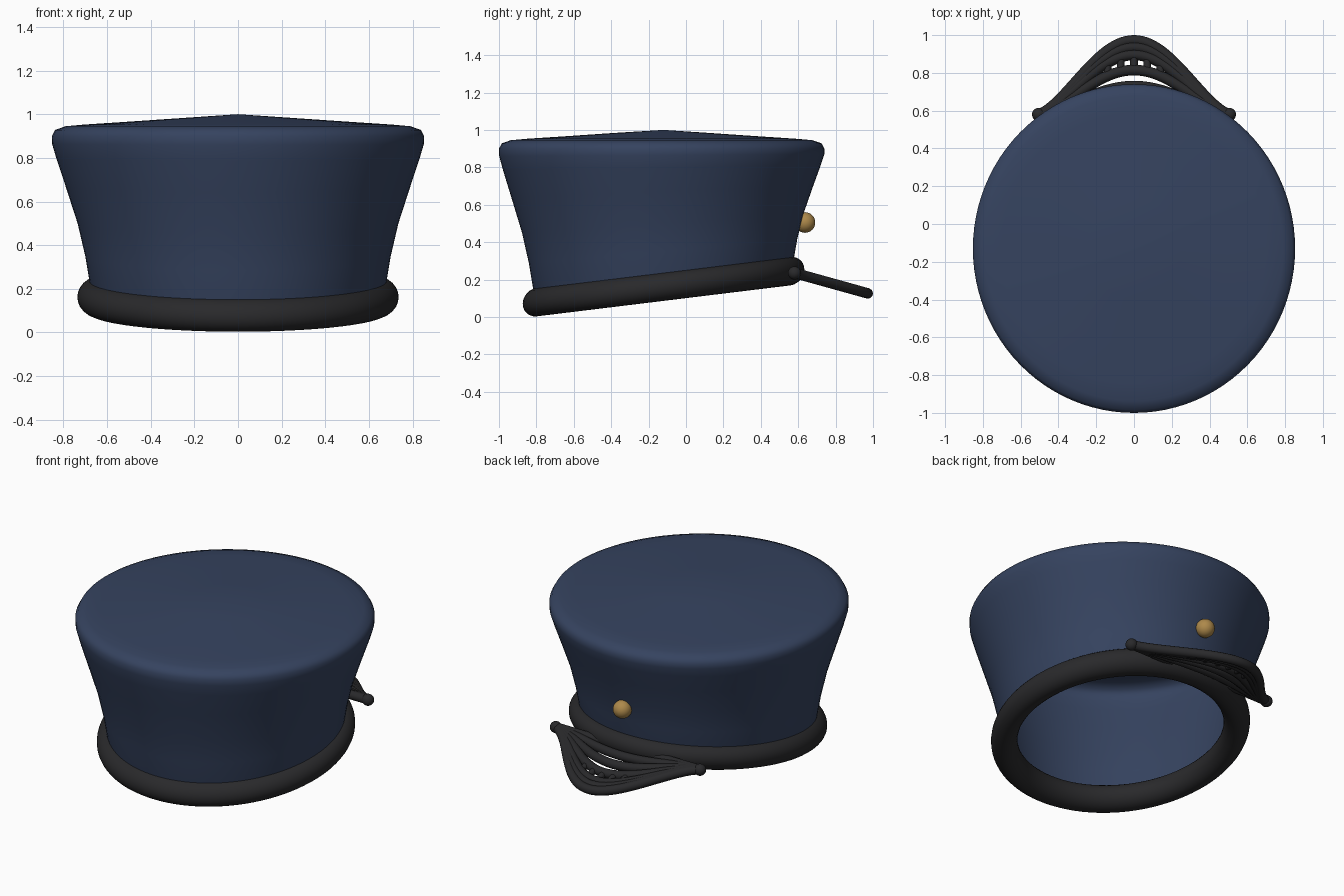
import bpy, bmesh, math

if "Cube" in bpy.data.objects:
    bpy.data.objects.remove(bpy.data.objects["Cube"])

CY = -0.13                     # centre of the cap in y
SLOPE = 0.122                  # rise of the head band towards the visor
BASE_Z = 0.162                 # mean height of the band


def material(name, rgb):
    m = bpy.data.materials.new(name)
    m.diffuse_color = (*rgb, 1)
    m.use_nodes = True
    m.node_tree.nodes["Principled BSDF"].inputs["Base Color"].default_value = m.diffuse_color
    return m


blue = material("navy_cloth", (0.036, 0.056, 0.115))
black = material("black_trim", (0.022, 0.022, 0.024))
gold = material("brass", (0.42, 0.25, 0.07))


def finish(name, bm, mat):
    bmesh.ops.recalc_face_normals(bm, faces=bm.faces)
    me = bpy.data.meshes.new(name)
    bm.to_mesh(me)
    bm.free()
    me.materials.append(mat)
    for p in me.polygons:
        p.use_smooth = True
    ob = bpy.data.objects.new(name, me)
    bpy.context.collection.objects.link(ob)
    return ob


def bridge(bm, a, b):
    n = len(a)
    for i in range(n):
        bm.faces.new((a[i], a[(i + 1) % n], b[(i + 1) % n], b[i]))


# Flared crown: open at the bottom, tilted lower rim, shallow cone on top
profile = [(0.66, 0.162), (0.68, 0.23), (0.70, 0.35), (0.735, 0.50), (0.79, 0.67),
           (0.833, 0.80), (0.852, 0.865), (0.853, 0.90), (0.838, 0.928),
           (0.79, 0.945), (0.70, 0.953), (0.50, 0.966), (0.25, 0.983)]
N = 96
bm = bmesh.new()
rings = []
for r, z in profile:
    tilt = max(0, 1 - (z - BASE_Z) / 0.74)
    ring = []
    for i in range(N):
        a = math.tau * i / N
        dy = (r + 0.017) * math.sin(a)
        ring.append(bm.verts.new((r * math.cos(a), CY + 0.01 * tilt + dy,
                                  z + SLOPE * dy * tilt)))
    rings.append(ring)
for a, b in zip(rings, rings[1:]):
    bridge(bm, a, b)
tip = bm.verts.new((0, CY + 0.01, 1.0))
for i in range(N):
    bm.faces.new((rings[-1][i], rings[-1][(i + 1) % N], tip))
finish("crown", bm, blue)

# Padded head band: tilted elliptical ring
bm = bmesh.new()
rings = []
for i in range(N):
    a = math.tau * i / N
    ring = []
    for j in range(24):
        b = math.tau * j / 24
        c = 0.076 * math.cos(b)
        dy = (0.677 + c) * math.sin(a)
        ring.append(bm.verts.new(((0.66 + c) * math.cos(a), -0.12 + dy,
                                  BASE_Z + SLOPE * dy + 0.076 * math.sin(b))))
    rings.append(ring)
for i in range(N):
    bridge(bm, rings[i], rings[(i + 1) % N])
finish("head_band", bm, black)


# Visor: nested cords sharing their ends, tied by short ribs
def visor_point(x, y):
    return (x, y, 0.235 - 0.278 * (y - 0.58))


def bell(x):
    return max(0, math.cos(math.pi * x / 1.02)) ** 1.5


def cord_y(x, peak):
    return 0.58 + (peak - 0.58) * bell(x)


def cords(name, paths, radius):
    cu = bpy.data.curves.new(name, 'CURVE')
    cu.dimensions = '3D'
    cu.bevel_depth = radius
    cu.bevel_resolution = 3
    cu.use_fill_caps = True
    for path in paths:
        sp = cu.splines.new('POLY')
        sp.points.add(len(path) - 1)
        for p, co in zip(sp.points, path):
            p.co = (*co, 1)
        sp.use_smooth = True
    cu.materials.append(black)
    ob = bpy.data.objects.new(name, cu)
    bpy.context.collection.objects.link(ob)


xs = [-0.51 + 1.02 * i / 48 for i in range(49)]
peaks = [0.58, 0.65, 0.73, 0.815, 0.895, 0.935, 0.972]
cords("visor_cords", [[visor_point(x, cord_y(x, p)) for x in xs] for p in peaks], 0.028)
cords("visor_ribs", [[visor_point(x, cord_y(x, p)) for p in (0.815, 0.855, 0.895, 0.972)]
                     for x in (-0.14, -0.07, 0, 0.07, 0.14)], 0.02)


def ball(name, loc, radius, mat):
    bm = bmesh.new()
    bmesh.ops.create_uvsphere(bm, u_segments=32, v_segments=16, radius=radius)
    finish(name, bm, mat).location = loc


# Rounded visor ends and brass button
for side, label in ((-1, "left"), (1, "right")):
    ball("visor_end_" + label, (side * 0.505, 0.58, 0.235), 0.035, black)
ball("button", (0, 0.636, 0.505), 0.055, gold)
